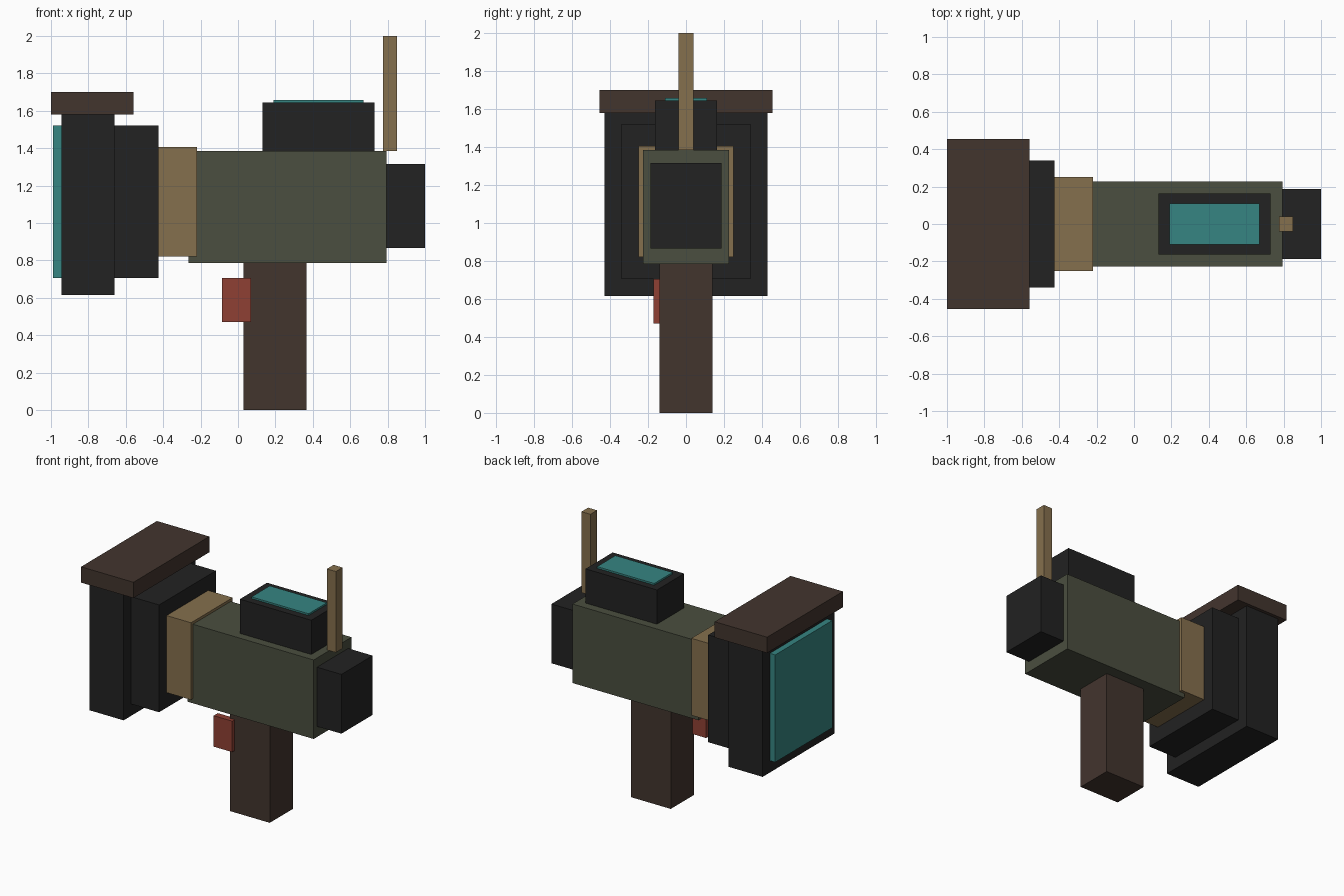
import bpy
import bmesh
from mathutils import Vector

if "Cube" in bpy.data.objects:
    bpy.data.objects.remove(bpy.data.objects["Cube"])


def material(name, rgb):
    m = bpy.data.materials.new(name)
    m.diffuse_color = (*rgb, 1.0)
    m.use_nodes = True
    m.node_tree.nodes["Principled BSDF"].inputs["Base Color"].default_value = m.diffuse_color
    return m


black = material("black", (0.016, 0.016, 0.016))
brown = material("dark brown", (0.055, 0.035, 0.027))
tan = material("tan", (0.235, 0.160, 0.075))
green = material("olive green", (0.069, 0.077, 0.050))
teal = material("teal glass", (0.037, 0.235, 0.223))
red = material("red", (0.275, 0.051, 0.034))


def box(name, x, y, z, mat):
    """Box spanning the x, y and z ranges; a single y value is a half width."""
    if not isinstance(y, tuple):
        y = (-y, y)
    lo, hi = Vector((x[0], y[0], z[0])), Vector((x[1], y[1], z[1]))
    centre, size = (lo + hi) / 2, hi - lo
    bm = bmesh.new()
    bmesh.ops.create_cube(bm, size=1.0)
    bmesh.ops.scale(bm, vec=size, verts=bm.verts)
    mesh = bpy.data.meshes.new(name)
    bm.to_mesh(mesh)
    bm.free()
    mesh.materials.append(mat)
    ob = bpy.data.objects.new(name, mesh)
    ob.location = centre
    bpy.context.collection.objects.link(ob)
    return ob


# Display head: hood, housing, glass panel and stepped neck
box("hood", (-1.0, -0.56), 0.455, (1.58, 1.70), brown)
box("head_housing", (-0.945, -0.66), 0.43, (0.615, 1.58), black)
box("head_glass", (-0.99, -0.945), 0.343, (0.705, 1.52), teal)
box("neck", (-0.66, -0.425), 0.34, (0.705, 1.52), black)

# Collar, main body and rear cap
box("collar", (-0.425, -0.22), 0.25, (0.82, 1.405), tan)
box("body", (-0.265, 0.795), 0.227, (0.785, 1.385), green)
box("rear_cap", (0.795, 1.0), 0.187, (0.865, 1.315), black)

# Top unit with its small screen, and the antenna
box("top_unit", (0.13, 0.73), 0.163, (1.385, 1.645), black)
box("top_screen", (0.19, 0.67), 0.11, (1.645, 1.658), teal)
box("antenna", (0.775, 0.85), 0.04, (1.385, 2.0), tan)

# Handle and side trigger
box("grip", (0.03, 0.365), 0.14, (0.0, 0.785), brown)
box("trigger", (-0.085, 0.07), (-0.17, -0.12), (0.47, 0.705), red)
